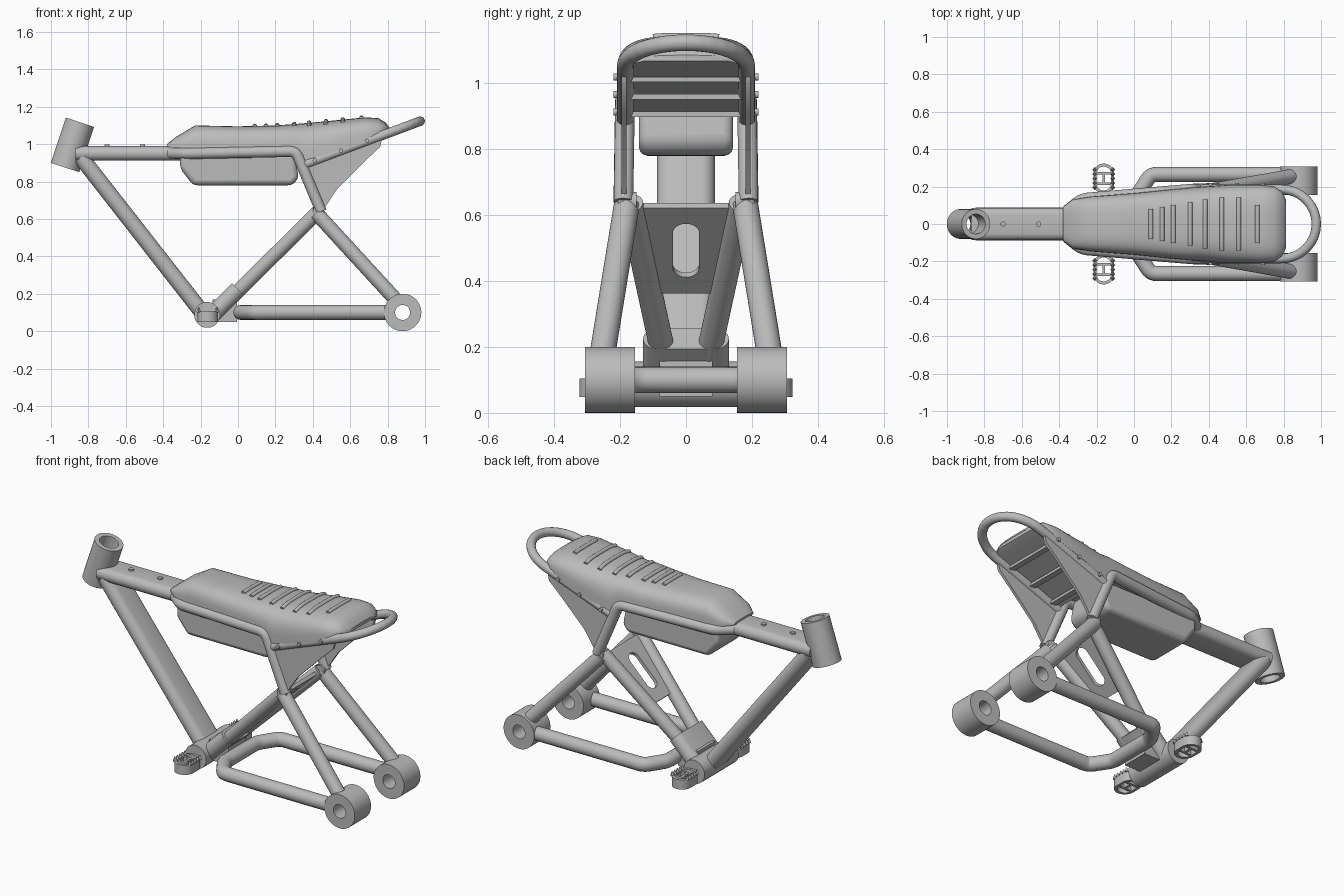
import bpy, bmesh
from math import sin, cos, pi, sqrt
from mathutils import Vector, Matrix

if "Cube" in bpy.data.objects:
    bpy.data.objects.remove(bpy.data.objects["Cube"])

grey = bpy.data.materials.new("plain_grey")
grey.use_nodes = True
grey.diffuse_color = (0.5, 0.5, 0.5, 1)
grey.node_tree.nodes["Principled BSDF"].inputs["Base Color"].default_value = (0.5, 0.5, 0.5, 1)


def add(name, mesh):
    mesh.materials.clear()
    mesh.materials.append(grey)
    mesh.shade_smooth()
    mesh.set_sharp_from_angle(angle=0.6)
    ob = bpy.data.objects.new(name, mesh)
    bpy.context.collection.objects.link(ob)
    return ob


def from_bmesh(name, bm):
    bmesh.ops.recalc_face_normals(bm, faces=bm.faces)
    mesh = bpy.data.meshes.new(name)
    bm.to_mesh(mesh)
    bm.free()
    return add(name, mesh)


def rod(name, a, b, r, width=None, hole=0, n=32):
    """Straight tube with a round or flat-oval section, bored through if hole is set."""
    a, b = Vector(a), Vector(b)
    d = (b - a).normalized()
    side = Vector((1, 0, 0)) if abs(d.y) > 0.9 else Vector((0, 1, 0))
    u = (side - d * side.dot(d)).normalized()
    v = d.cross(u)
    off = (width or r) - r
    bm = bmesh.new()

    def ring(centre, rad):
        out = []
        for i in range(n):
            t = 2 * pi * (i + 0.5) / n
            out.append(bm.verts.new(centre + u * (rad * cos(t) + (off if cos(t) > 0 else -off)) + v * rad * sin(t)))
        return out

    def join(p, q):
        for i in range(n):
            bm.faces.new((p[i], p[i - 1], q[i - 1], q[i]))

    o1, o2 = ring(a, r), ring(b, r)
    join(o1, o2)
    if hole:
        i1, i2 = ring(a, hole), ring(b, hole)
        join(i1, i2)
        join(o1, i1)
        join(o2, i2)
    else:
        bm.faces.new(o1)
        bm.faces.new(o2)
    return from_bmesh(name, bm)


def curve_mesh(name, curve, matrix=Matrix()):
    tmp = bpy.data.objects.new(name, curve)
    bpy.context.collection.objects.link(tmp)
    dg = bpy.context.evaluated_depsgraph_get()
    mesh = bpy.data.meshes.new_from_object(tmp.evaluated_get(dg))
    bpy.data.objects.remove(tmp)
    bm = bmesh.new()
    bm.from_mesh(mesh)
    bmesh.ops.remove_doubles(bm, verts=bm.verts, dist=0.0005)
    bmesh.ops.dissolve_limit(bm, angle_limit=0.01, verts=bm.verts, edges=bm.edges)
    bm.transform(matrix)
    return from_bmesh(name, bm)


def spline(curve, pts, cyclic=False):
    s = curve.splines.new("POLY")
    s.points.add(len(pts) - 1)
    for p, co in zip(s.points, pts):
        p.co = (*co, 1)
    s.use_cyclic_u = cyclic


def bent_tube(name, pts, r, bend=0.05):
    """Tube along a path whose corners are rounded."""
    pts = [Vector(p) for p in pts]
    path = [pts[0]]
    for p, c, q in zip(pts, pts[1:], pts[2:]):
        s = c + (p - c).normalized() * min(bend, (p - c).length * 0.45)
        e = c + (q - c).normalized() * min(bend, (q - c).length * 0.45)
        path += [s.lerp(c, t / 5).lerp(c.lerp(e, t / 5), t / 5) for t in range(6)]
    path.append(pts[-1])
    cu = bpy.data.curves.new(name, "CURVE")
    cu.dimensions = "3D"
    cu.bevel_depth, cu.bevel_resolution, cu.use_fill_caps = r, 6, True
    spline(cu, path)
    return curve_mesh(name, cu)


def plate(name, loops, thick, matrix):
    """Flat plate from an outline and optional hole outlines."""
    cu = bpy.data.curves.new(name, "CURVE")
    cu.dimensions, cu.fill_mode, cu.extrude = "2D", "BOTH", thick / 2
    for loop in loops:
        spline(cu, [(x, y, 0) for x, y in loop], True)
    return curve_mesh(name, cu, matrix)


def box(name, centre, size):
    bm = bmesh.new()
    bmesh.ops.create_cube(bm, size=1, matrix=Matrix.Translation(centre) @ Matrix.Diagonal((*size, 1)))
    return from_bmesh(name, bm)


def basis(x, y, origin):
    x, y = Vector(x).normalized(), Vector(y).normalized()
    m = Matrix((x, y, x.cross(y))).transposed().to_4x4()
    m.translation = origin
    return m


# Main frame
rod("head_tube", (-0.925, 0, 0.875), (-0.845, 0, 1.117), 0.08, hole=0.053)
rod("top_tube", (-0.87, 0, 0.95), (0.28, 0, 0.95), 0.039, 0.087)
rod("down_tube", (-0.84, 0, 0.93), (-0.18, 0, 0.085), 0.043, 0.088)
rod("bottom_bracket", (-0.165, -0.16, 0.087), (-0.165, 0.16, 0.087), 0.069)
rod("strut_socket", (-0.14, 0, 0.085), (0.0, 0, 0.225), 0.045, 0.13)
box("pivot_block", (-0.07, 0, 0.11), (0.13, 0.16, 0.12))
for x in (-0.7, -0.51):
    rod("top_tube_bolt", (x, 0, 0.98), (x, 0, 0.998), 0.014)

# Strut gusset with a rounded slot
slot = [(0.04 * cos(t), 0.127 + 0.04 * sin(t) + (0.075 if t < pi else -0.075))
        for t in [(i + 0.5) * pi / 10 for i in range(20)]]
plate("strut_plate", [[(-0.1, -0.057), (0.1, -0.057), (0.165, 0.31), (-0.165, 0.31)], slot], 0.02,
      basis((0, 1, 0), (1, 0, 1), (0.2, 0, 0.41)))

# Swingarm: lower loop shaped like a U
half = [(0.82, 0.265, 0.1), (0.09, 0.265, 0.1), (0.015, 0.15, 0.1)]
bent_tube("swingarm_lower_tube", half + [(x, -y, z) for x, y, z in reversed(half)], 0.04, 0.03)

gusset = [(0.35, 0.885), (0.77, 1.03), (0.76, 0.985), (0.68, 0.91), (0.6, 0.83), (0.53, 0.76), (0.45, 0.64), (0.42, 0.65)]
for s, side in ((-1, "front_side_"), (1, "back_side_")):
    rod(side + "strut", (-0.1, s * 0.055, 0.115), (0.425, s * 0.168, 0.635), 0.038)
    rod(side + "swingarm_upper_tube", (0.42, s * 0.18, 0.63), (0.86, s * 0.258, 0.15), 0.039)
    rod(side + "axle_housing", (0.88, s * 0.155, 0.1), (0.88, s * 0.307, 0.1), 0.1, hole=0.04, n=48)
    rod(side + "strut_joint", (0.43, s * 0.15, 0.64), (0.43, s * 0.207, 0.64), 0.03)
    # Side rail under the seat, bending down to the joint
    bent_tube(side + "seat_rail", [(-0.36, s * 0.07, 0.95), (-0.28, s * 0.135, 0.95), (0.31, s * 0.185, 0.962),
                                   (0.445, s * 0.19, 0.64)], 0.03, 0.035)
    plate(side + "tail_gusset", [gusset], 0.016, basis((1, 0, 0), (0, 0, 1), (0, s * 0.188, 0)))
    for x in (0.41, 0.55, 0.69):
        z = 0.89 + (x - 0.35) * 0.378
        rod(side + "rail_bolt", (x, s * 0.18, z), (x, s * 0.22, z), 0.011, n=16)
    # Foot peg: open oval ring with bars and teeth
    y = s * 0.243
    rod(side + "foot_peg", (-0.162, y, 0.048), (-0.162, y, 0.105), 0.056, 0.08, hole=0.04)
    for dy in (-0.028, 0.028):
        box(side + "peg_bar", (-0.162, y + dy, 0.077), (0.09, 0.014, 0.05))
    box(side + "peg_web", (-0.162, y, 0.077), (0.014, 0.06, 0.05))
    for sx in (-1, 1):
        for k in range(-2, 3):
            bm = bmesh.new()
            bmesh.ops.create_cone(bm, cap_ends=True, segments=4, radius1=0.013, radius2=0.004, depth=0.025,
                                  matrix=Matrix.Translation((-0.162 + sx * 0.048, y + k * 0.024, 0.113)))
            from_bmesh(side + "peg_tooth", bm)

# Tail hoop around the back of the seat
hoop = [(0.34, -0.185)] + [(0.79 + 0.185 * cos(t), 0.185 * sin(t))
                           for t in [-pi / 2 + i * pi / 16 for i in range(17)]] + [(0.34, 0.185)]
bent_tube("tail_hoop", [(x, y, 0.885 + (x - 0.34) * 0.375) for x, y in hoop], 0.025, 0.01)

# Battery box under the top tube
battery = plate("battery_box", [[(-0.31, 0.95), (-0.31, 0.87), (-0.24, 0.78), (0.29, 0.78), (0.325, 0.82), (0.3, 0.95)]],
                0.285, basis((1, 0, 0), (0, 0, 1), (0, 0, 0)))
bev = battery.modifiers.new("round_edges", "BEVEL")
bev.width, bev.segments, bev.limit_method = 0.025, 3, "ANGLE"

# Seat stations: x, bottom, top, half width
seat = [(-0.38, 0.985, 1.0, 0.09), (-0.33, 0.98, 1.04, 0.13), (-0.23, 0.975, 1.1, 0.147), (0, 0.97, 1.095, 0.165),
        (0.2, 0.97, 1.1, 0.185), (0.31, 0.96, 1.108, 0.195), (0.36, 0.905, 1.112, 0.2), (0.5, 0.955, 1.125, 0.21),
        (0.68, 1.015, 1.143, 0.21), (0.75, 1.04, 1.139, 0.2), (0.79, 1.055, 1.115, 0.175), (0.812, 1.067, 1.085, 0.13)]
bm = bmesh.new()
rings = []
for x, zb, zt, w in seat:
    ring = []
    for i in range(25):
        c, h = cos(pi * i / 24), max(sin(pi * i / 24), 0)
        ring.append(bm.verts.new((x, w * abs(c) ** 0.6 * (1 if c > 0 else -1), zb + (zt - zb) * h ** 0.6)))
    rings.append(ring)
for p, q in zip(rings, rings[1:]):
    for i in range(25):
        bm.faces.new((p[i - 1], p[i], q[i], q[i - 1]))
bm.faces.new(rings[0])
bm.faces.new(rings[-1])
from_bmesh("seat", bm)


def seat_top(x, y):
    for p, q in zip(seat, seat[1:]):
        if p[0] <= x <= q[0]:
            t = (x - p[0]) / (q[0] - p[0])
            zb, zt, w = [p[k] + (q[k] - p[k]) * t for k in (1, 2, 3)]
            c = min(abs(y) / w, 1) ** (1 / 0.6)
            return zb + (zt - zb) * sqrt(1 - c * c) ** 0.6


# Grip ribs across the seat
for x, h in ((0.09, 0.08), (0.15, 0.09), (0.21, 0.1), (0.3, 0.115), (0.38, 0.13), (0.47, 0.14), (0.56, 0.14), (0.66, 0.1)):
    bent_tube("seat_rib", [(x, h * k / 6, seat_top(x, h * k / 6)) for k in range(-6, 7)], 0.012, 0.005)

# Slats beneath the tail
for x in (0.41, 0.55, 0.69):
    z = 0.885 + (x - 0.34) * 0.375
    box("tail_slat", (x, 0, z - 0.005), (0.035, 0.37, 0.016))
